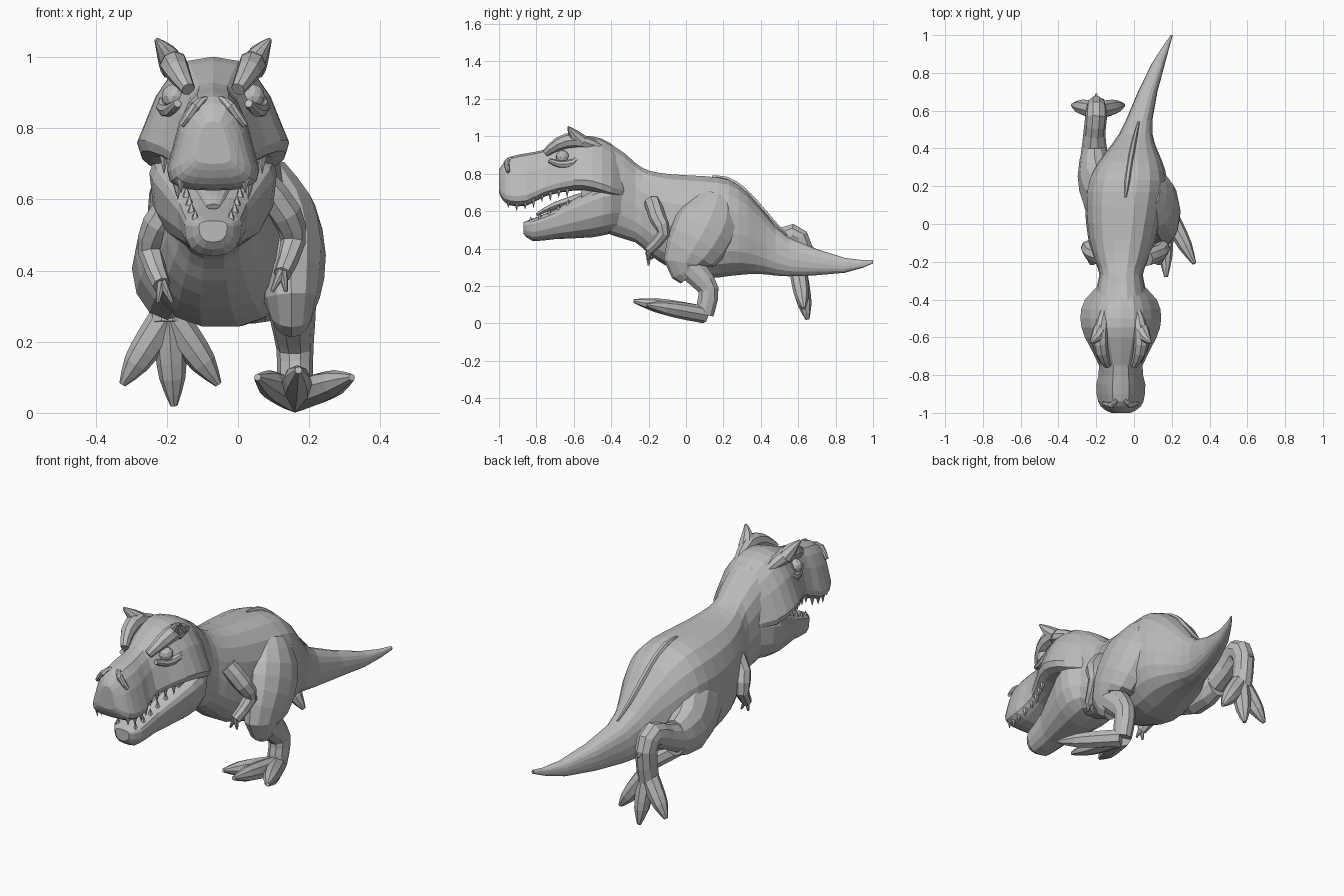
import bpy, bmesh, math
from mathutils import Vector

cube = bpy.data.objects.get("Cube")
if cube:
    bpy.data.objects.remove(cube, do_unlink=True)

grey = (.5, .5, .5, 1)
hide = bpy.data.materials.new("grey_hide")
hide.use_nodes = True
hide.diffuse_color = grey
hide.node_tree.nodes["Principled BSDF"].inputs["Base Color"].default_value = grey

HEAD_X = -.07
NECK_Y = -.56


def spine_x(y):
    """Sideways position of the spine: straight at the head, curving along the tail."""
    along = max(y - NECK_Y, 0) / (1 - NECK_Y)
    return HEAD_X + .27 * along ** 3


def finish(name, bm):
    bmesh.ops.recalc_face_normals(bm, faces=bm.faces)
    mesh = bpy.data.meshes.new(name)
    bm.to_mesh(mesh)
    bm.free()
    mesh.materials.append(hide)
    obj = bpy.data.objects.new(name, mesh)
    bpy.context.scene.collection.objects.link(obj)
    return obj


def smooth_rows(rows, steps=2):
    """Insert spline-interpolated rows between the given ones."""
    out = []
    for i in range(len(rows) - 1):
        before, start, end, after = (rows[min(max(i + k, 0), len(rows) - 1)] for k in (-1, 0, 1, 2))
        for s in range(steps):
            t = s / steps
            ease = t * t * (3 - 2 * t)
            row = []
            for p, q, r, u in zip(before, start, end, after):
                leave, arrive = (r - p) / 2, (u - q) / 2
                row.append(q + (r - q) * ease + t * (1 - t) * (leave * (1 - t) - arrive * t))
            out.append(row)
    out.append(list(rows[-1]))
    return out


def skin(name, rings):
    """Join rings of points into a closed tube."""
    bm = bmesh.new()
    loops = [[bm.verts.new(point) for point in ring] for ring in rings]
    count = len(loops[0])
    for near, far in zip(loops, loops[1:]):
        for i in range(count):
            j = (i + 1) % count
            bm.faces.new((near[i], near[j], far[j], far[i]))
    bm.faces.new(loops[0])
    bm.faces.new(loops[-1])
    return finish(name, bm)


def power(value, exponent):
    return math.copysign(abs(value) ** exponent, value)


def trunk(name, rows, widest, boxy=.8, taper=0, sides=16):
    """Egg-shaped sections from rows of y, half width, low z and high z."""
    rings = []
    for y, width, low, high in smooth_rows(rows):
        middle = low + (high - low) * widest
        ring = []
        for k in range(sides):
            angle = math.tau * k / sides
            up = power(math.sin(angle), boxy)
            across = width * power(math.cos(angle), boxy) * (1 - taper * max(up, 0))
            reach = high - middle if up > 0 else middle - low
            ring.append((spine_x(y) + across, y, middle + up * reach))
        rings.append(ring)
    return skin(name, rings)


def limb(name, points, radii, depth=1.0, sides=10):
    """Tube along a path, with one radius at each point."""
    rows = smooth_rows([tuple(p) + (r,) for p, r in zip(points, radii)])
    path = [Vector(row[:3]) for row in rows]
    rings = []
    for i, row in enumerate(rows):
        ahead = (path[min(i + 1, len(path) - 1)] - path[max(i - 1, 0)]).normalized()
        side = Vector((1, 0, 0))
        side = (side - ahead * side.dot(ahead)).normalized()
        up = side.cross(ahead) * depth
        angles = [math.tau * k / sides for k in range(sides)]
        rings.append([path[i] + (side * math.cos(a) + up * math.sin(a)) * row[3] for a in angles])
    return skin(name, rings)


def paired(name, points, radii, centre=HEAD_X, drop=0):
    """The same limb on both sides, the right one optionally lower."""
    for sign, tag, lower in ((1, "left_", 0), (-1, "right_", drop)):
        placed = [(centre + sign * x, y, z - lower) for x, y, z in points]
        limb(tag + name, placed, radii, sides=8)


def tooth(name, x, y, z, length):
    bm = bmesh.new()
    bmesh.ops.create_cone(bm, cap_ends=True, segments=5, radius1=.013, radius2=.001, depth=abs(length))
    obj = finish(name, bm)
    obj.location = (x, y, z + length / 2)
    if length < 0:
        obj.rotation_euler.x = math.pi


def section_at(rows, y):
    for a, b in zip(rows, rows[1:]):
        if a[0] <= y <= b[0]:
            t = (y - a[0]) / (b[0] - a[0])
            return [p + (q - p) * t for p, q in zip(a, b)]


# Neck, torso and curved tail
body = smooth_rows([
    (NECK_Y, .12, .56, .95), (-.4, .14, .47, .96), (-.27, .115, .43, .86), (-.2, .14, .37, .82),
    (-.08, .18, .29, .8), (.1, .21, .24, .79), (.23, .21, .25, .77), (.33, .17, .26, .7),
    (.43, .11, .26, .58), (.55, .07, .25, .46), (.85, .035, .27, .35), (1, .005, .32, .34)], 1)
trunk("body", body, widest=.46, sides=18)

# Low ridge following the top of the back
ridge = []
for i in range(6):
    y = .14 + i * .08
    ridge.append((spine_x(y), y, section_at(body, y)[3]))
limb("back_ridge", ridge, (.006, .014, .015, .015, .012, .006), sides=6)

# Skull with upper jaw, and the open lower jaw
skull = [
    (-1, .05, .7, .82), (-.98, .09, .66, .85), (-.94, .12, .63, .89), (-.85, .13, .63, .91),
    (-.75, .115, .68, .93), (-.6, .19, .71, .99), (-.5, .214, .7, 1), (-.4, .19, .67, .96),
    (-.3, .09, .66, .86)]
jaw = [
    (-.87, .04, .48, .54), (-.82, .08, .44, .56), (-.7, .1, .45, .61),
    (-.5, .17, .46, .72), (-.4, .17, .48, .75), (-.3, .09, .49, .74)]
trunk("skull", skull, widest=.2, boxy=.65, taper=.38)
trunk("lower_jaw", jaw, widest=.75)
limb("tongue", [(HEAD_X, -.5, .69), (HEAD_X, -.7, .63), (HEAD_X, -.8, .58)], (.07, .05, .02), depth=.4)

# Face details: brows ending in horns, eyelids and nostril rims
paired("brow", [(.07, -.75, .91), (.1, -.68, .96), (.11, -.58, .98), (.08, -.44, .93)],
       (.02, .035, .04, .02))
paired("horn", [(.11, -.56, .97), (.13, -.6, 1.01), (.16, -.63, 1.05)], (.04, .03, .006))
paired("lower_eyelid", [(.1, -.73, .87), (.12, -.67, .85), (.14, -.6, .86), (.13, -.56, .9)],
       (.012, .02, .02, .012))
paired("nostril_rim", [(.02, -.93, .88), (.05, -.96, .86), (.09, -.95, .81)], (.012, .016, .01))

# Eyes and teeth
for sign, tag in ((1, "left"), (-1, "right")):
    bm = bmesh.new()
    bmesh.ops.create_icosphere(bm, subdivisions=2, radius=.036)
    eye = finish(tag + "_eye", bm)
    eye.location = (HEAD_X + sign * .11, -.66, .89)
    for i in range(8):
        y = -.95 + i * .045
        _, width, low, high = section_at(skull, y)
        tooth(tag + "_upper_tooth", HEAD_X + sign * width * .8, y, low + .02, -.05 if i % 2 else -.04)
    for i in range(5):
        y = -.83 + i * .05
        _, width, low, high = section_at(jaw, y)
        tooth(tag + "_lower_tooth", HEAD_X + sign * width * .7, y, high - .015, .03)

# Small arms, each with two fingers
CHEST_X = -.045
paired("arm", [(.11, -.18, .65), (.18, -.15, .56), (.2, -.12, .48), (.17, -.2, .39)],
       (.045, .045, .035, .026), CHEST_X, drop=.03)
for spread in (-.02, .02):
    paired("finger", [(.17, -.2, .4), (.16 + spread, -.2, .34)], (.016, .005), CHEST_X, drop=.03)

# Forward left leg, planted on the ground
limb("left_thigh", [(.08, .17, .68), (.11, .13, .56), (.14, .06, .43), (.15, 0, .32), (.15, .03, .26)],
     (.06, .11, .108, .08, .05), depth=1.5, sides=12)
limb("left_shin", [(.15, 0, .32), (.155, .07, .25), (.16, .12, .18), (.16, .11, .1), (.16, .1, .046)],
     (.07, .062, .052, .05, .045), depth=1.1)

# Trailing right leg, stretched back
limb("right_thigh", [(-.1, .04, .6), (-.155, .14, .48), (-.2, .27, .4), (-.21, .4, .39)],
     (.09, .12, .1, .065), depth=1.45, sides=12)
limb("right_shin", [(-.21, .38, .39), (-.21, .48, .43), (-.2, .57, .47), (-.2, .62, .41), (-.2, .6, .25)],
     (.07, .058, .058, .052, .05), depth=1.1)
limb("right_spur", [(-.2, .6, .44), (-.2, .69, .395)], (.03, .005), sides=6)


def foot(tag, ankle, tips):
    """Three plump toes running from the ankle to their tips."""
    for name, tip in zip(("inner", "middle", "outer"), tips):
        points = [Vector(ankle).lerp(Vector(tip), t) for t in (0, .35, .7, 1)]
        limb(tag + "_" + name + "_toe", points, (.046, .045, .037, .01), sides=8)


foot("left", (.16, .1, .046), [(.055, -.2, .1), (.17, -.28, .12), (.32, -.21, .1)])
foot("right", (-.195, .6, .28), [(-.055, .63, .08), (-.18, .65, .02), (-.325, .63, .08)])
